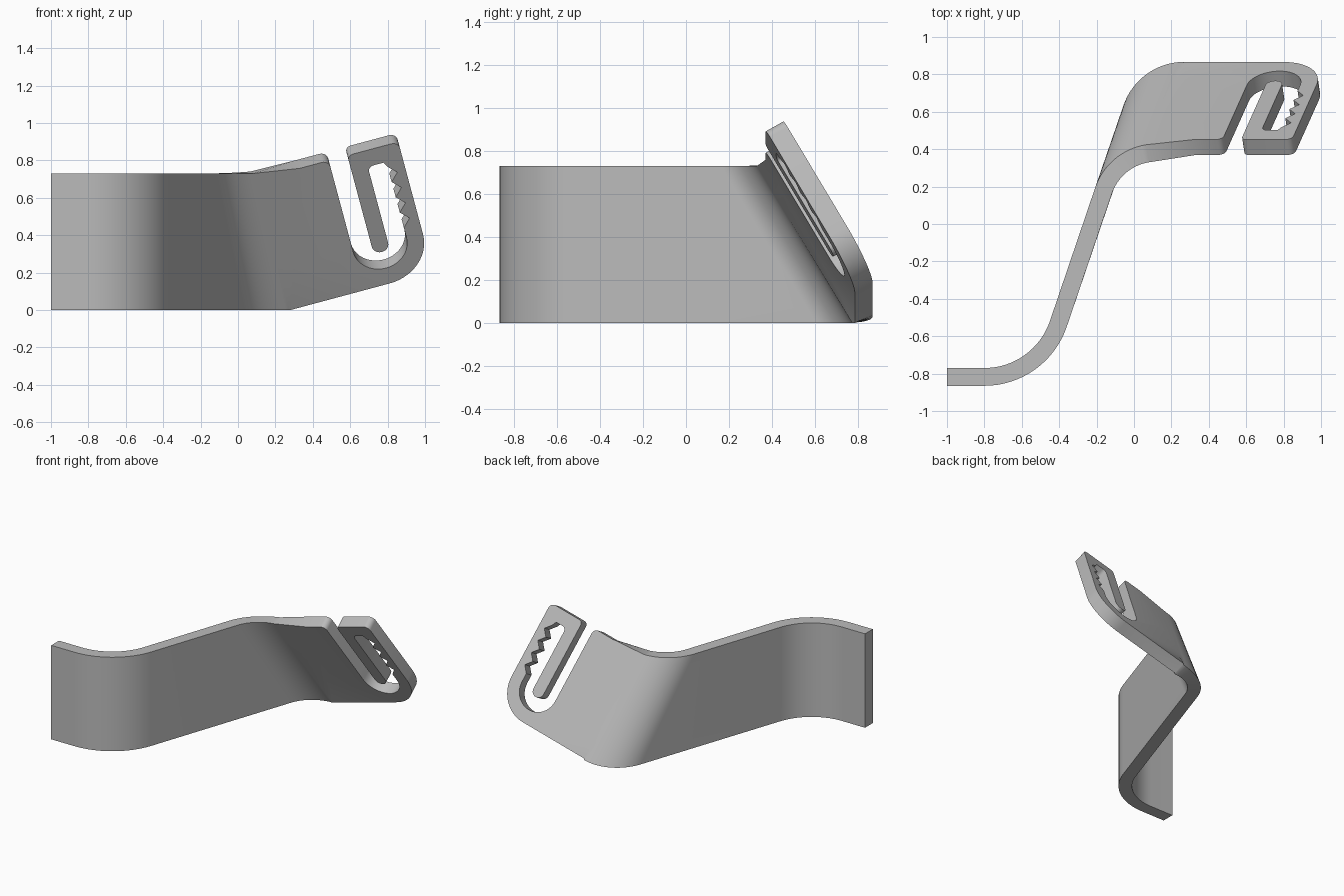
import bpy
import bmesh
from math import sin, cos, radians
from mathutils import Vector

cube = bpy.data.objects.get("Cube")
if cube:
    bpy.data.objects.remove(cube, do_unlink=True)

THICK = 0.095
HEIGHT = 0.73
LEVELS = 10      # divisions across the width of the strip
STEPS = 16       # divisions along each bend
BEND = 71        # turn of each bend in degrees

# Tilted frame of the buckle plate
ROLL, LEAN = radians(15), radians(30)
ORIGIN = Vector((0.28, 0.784, 0))
ALONG = Vector((cos(ROLL), 0, sin(ROLL)))
UP = Vector((-sin(ROLL) * cos(LEAN), -sin(LEAN), cos(ROLL) * cos(LEAN)))
NORMAL = UP.cross(ALONG)
TOP = 0.83
SEAM = 0.245     # where the plate's top edge meets the strip


def on_plate(a, b, depth=0):
    return ORIGIN + a * ALONG + b * UP + depth * NORMAL


def arc(a, b, r, start, end, n=6):
    angles = [radians(start + (end - start) * i / n) for i in range(n + 1)]
    return [(a + r * cos(t), b + r * sin(t)) for t in angles]


def side(h):
    return Vector((sin(h), -cos(h), 0))


bm = bmesh.new()


def ring(front_low, front_high, back_low, back_high):
    """Closed cross-section: up the front, down the back."""
    ts = [i / LEVELS for i in range(LEVELS + 1)]
    pts = [front_low.lerp(front_high, t) for t in ts]
    pts += [back_high.lerp(back_low, t) for t in ts]
    return [bm.verts.new(p) for p in pts]


# Strip: sections through both bends
rise = Vector((0, 0, HEIGHT))
sections = []


def upright(front, back):
    sections.append((front, front + rise, back, back + rise))


upright(Vector((-1, -0.865, 0)), Vector((-1, -0.865 + THICK, 0)))
first_centre = Vector((-0.8, -0.4, 0))
for i in range(STEPS + 1):
    s = side(radians(BEND * i / STEPS))
    upright(first_centre + 0.465 * s, first_centre + 0.37 * s)

low_centre = Vector((0.27, 0.522, 0))
high_centre = Vector((0.119, 0.083, HEIGHT))
for i in range(STEPS + 1):
    t = i / STEPS
    low = side(radians(BEND * (1 - t)))
    high = side(radians(BEND + (9 - BEND) * t))
    lift = Vector((0, 0, 0.035 * t ** 3))
    sections.append((low_centre - 0.25 * low, high_centre - 0.25 * high,
                     low_centre - 0.345 * low + lift,
                     high_centre - 0.345 * high + lift * 0.3))

sections.append((on_plate(0, 0), on_plate(SEAM, TOP),
                 on_plate(0, 0, THICK), on_plate(SEAM, TOP, THICK)))

rings = [ring(*s) for s in sections]
for r0, r1 in zip(rings, rings[1:]):
    for j in range(len(r0)):
        k = (j + 1) % len(r0)
        bm.faces.new((r0[j], r1[j], r1[k], r0[k]))
bm.faces.new(rings[0])

# Buckle plate: one outline with a hooked gap, a hanging bar and teeth
outline = arc(0.55, 0.24, 0.24, -90, 0, 14)               # outer round end
outline += arc(0.75, TOP - 0.04, 0.04, 0, 90)             # outer top corner
outline += arc(0.538, TOP - 0.03, 0.03, 90, 180)          # bar top corner
outline += arc(0.553, 0.245, 0.045, 180, 360, 12)         # bar lower end
outline += arc(0.628, 0.70, 0.03, 180, 90, 4)             # slot top corner
outline += [(0.685, 0.73)]
PITCH = 0.0975
for i in range(4):                                        # teeth
    tip = 0.699 - i * PITCH
    outline += [(0.70, tip), (0.743, tip - PITCH / 2)]
outline += [(0.70, 0.309)]
outline += arc(0.5525, 0.245, 0.1475, 0, -180, 20)        # gap round end
outline += arc(0.365, TOP - 0.04, 0.04, 0, 90)            # plate top corner
seam_start = len(outline)
outline += [(SEAM * (1 - i / LEVELS), TOP * (1 - i / LEVELS))
            for i in range(LEVELS + 1)]

front = [bm.verts.new(on_plate(a, b)) for a, b in outline]
back = [bm.verts.new(on_plate(a, b, THICK)) for a, b in outline]
bm.faces.new(front)
bm.faces.new(back[::-1])
for i in range(len(front)):
    if seam_start <= i < len(front) - 1:
        continue                                          # open joint to strip
    k = (i + 1) % len(front)
    bm.faces.new((front[i], back[i], back[k], front[k]))

bmesh.ops.remove_doubles(bm, verts=bm.verts[:], dist=0.0002)
bmesh.ops.recalc_face_normals(bm, faces=bm.faces[:])

mesh = bpy.data.meshes.new("bent_buckle_bracket")
bm.to_mesh(mesh)
bm.free()
bracket = bpy.data.objects.new("bent_buckle_bracket", mesh)
bpy.context.collection.objects.link(bracket)

# Plain grey finish
grey = bpy.data.materials.new("plain_grey")
grey.use_nodes = True
colour = (0.5, 0.5, 0.5, 1)
grey.diffuse_color = colour
grey.node_tree.nodes["Principled BSDF"].inputs["Base Color"].default_value = colour
mesh.materials.append(grey)

bpy.ops.object.select_all(action="DESELECT")
bracket.select_set(True)
bpy.context.view_layer.objects.active = bracket
bpy.ops.object.shade_smooth_by_angle(angle=radians(30))
